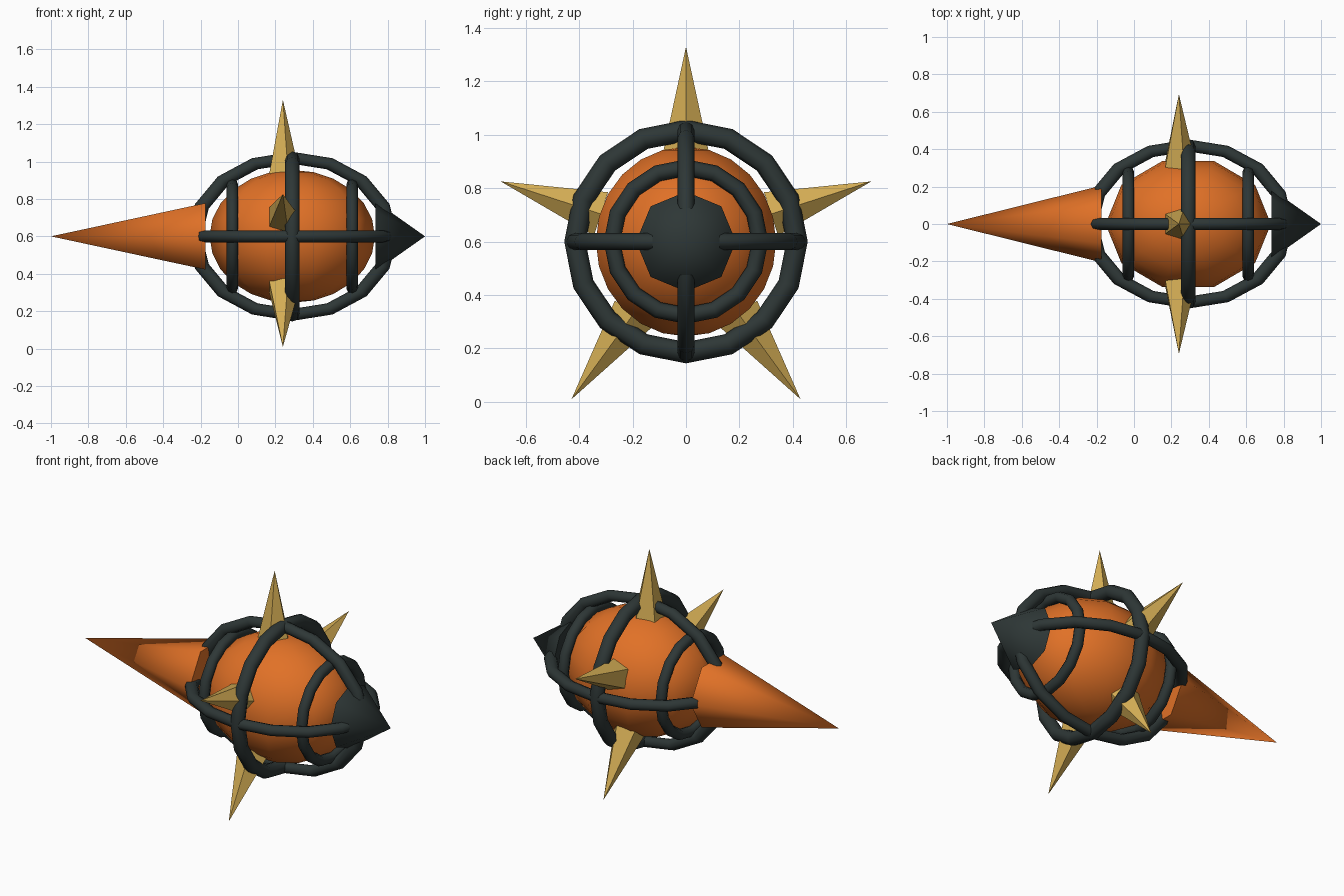
import bpy, bmesh
from math import pi, sin, cos, radians
from mathutils import Matrix, Vector

cube = bpy.data.objects.get("Cube")
if cube:
    bpy.data.objects.remove(cube, do_unlink=True)


def material(name, rgb):
    m = bpy.data.materials.new(name)
    m.use_nodes = True
    m.diffuse_color = (*rgb, 1)
    m.node_tree.nodes["Principled BSDF"].inputs["Base Color"].default_value = (*rgb, 1)
    return m


orange = material("orange", (0.75, 0.165, 0.02))
dark = material("dark_iron", (0.027, 0.038, 0.037))
gold = material("gold", (0.66, 0.42, 0.09))


def turn(degrees, axis):
    return Matrix.Rotation(radians(degrees), 4, axis)


def lathe(name, profile, sides, frame, mat, closed=False):
    """Revolve (radius, height) points about local z, then place by frame."""
    bm = bmesh.new()
    rows = [[bm.verts.new((r * cos(2 * pi * i / sides), r * sin(2 * pi * i / sides), z))
             for r, z in profile] for i in range(sides)]
    n = len(profile)
    for i in range(sides):
        a, b = rows[i], rows[(i + 1) % sides]
        for j in range(n if closed else n - 1):
            k = (j + 1) % n
            bm.faces.new((a[j], b[j], b[k], a[k]))
    bmesh.ops.remove_doubles(bm, verts=bm.verts, dist=1e-5)
    bm.transform(frame)
    bmesh.ops.recalc_face_normals(bm, faces=bm.faces)
    mesh = bpy.data.meshes.new(name)
    bm.to_mesh(mesh)
    bm.free()
    mesh.polygons.foreach_set("use_smooth", [True] * len(mesh.polygons))
    mesh.set_sharp_from_angle(angle=radians(62))
    mesh.materials.append(mat)
    obj = bpy.data.objects.new(name, mesh)
    bpy.context.collection.objects.link(obj)


def cone(name, radius, height, sides, frame, mat):
    lathe(name, [(0, 0), (radius, 0), (0, height)], sides, frame, mat)


def ring(name, major, minor, frame):
    circle = [(major + minor * cos(pi * i / 4), minor * sin(pi * i / 4)) for i in range(8)]
    lathe(name, circle, 16, frame, dark, closed=True)


def at(x):
    return Matrix.Translation(Vector((x, 0, 0.6)))


MID = 0.29
stretch = Matrix.Diagonal((1.245, 1, 1, 1))

# Stretched round body
arc = [(0.355 * sin(pi * i / 12), -0.355 * cos(pi * i / 12)) for i in range(13)]
lathe("body", arc, 10, at(MID) @ stretch, orange)

# Cage: three upright hoops and two long hoops
ring("middle_hoop", 0.416, 0.04, at(MID) @ turn(90, 'Y'))
for name, x in (("tail_hoop", -0.03), ("nose_hoop", 0.61)):
    ring(name, 0.277, 0.031, at(x) @ turn(90, 'Y'))
ring("level_long_hoop", 0.42, 0.032, at(MID) @ stretch)
ring("upright_long_hoop", 0.42, 0.032, at(MID) @ stretch @ turn(90, 'X'))

# Long tail cone and short nose cone
cone("tail_cone", 0.205, 0.826, 6, at(-0.174) @ turn(-90, 'Y') @ turn(30, 'Z'), orange)
cone("nose_cone", 0.187, 0.265, 8, at(0.735) @ turn(90, 'Y'), dark)

# Five spikes fanned around the body
for i in range(5):
    frame = at(0.24) @ turn(72 * i, 'X') @ Matrix.Translation((0, 0, 0.335))
    cone(f"spike_{i + 1}", 0.09, 0.395, 5, frame, gold)
